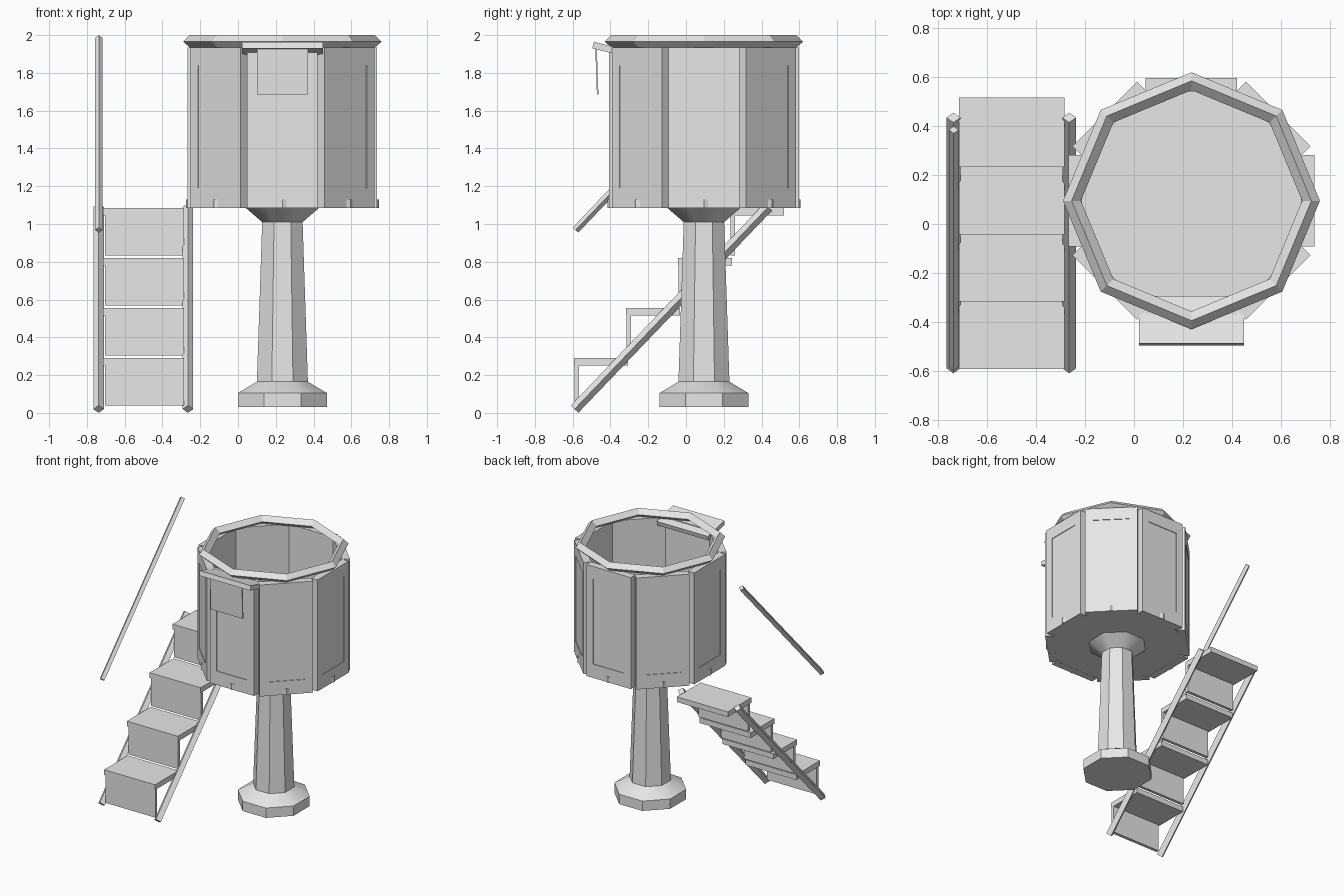
import bpy, math
from mathutils import Matrix, Vector

if "Cube" in bpy.data.objects:
    bpy.data.objects.remove(bpy.data.objects["Cube"])

CX, CY = 0.235, 0.095          # axis of the raised drum
stone = bpy.data.materials.new("plain_grey")
stone.diffuse_color = (0.8, 0.8, 0.8, 1)
stone.use_nodes = True
stone.node_tree.nodes["Principled BSDF"].inputs["Base Color"].default_value = stone.diffuse_color


def make(name, verts, faces, smooth=False):
    mesh = bpy.data.meshes.new(name)
    mesh.from_pydata(verts, [], faces)
    mesh.materials.append(stone)
    obj = bpy.data.objects.new(name, mesh)
    bpy.context.collection.objects.link(obj)
    if smooth:
        bpy.ops.object.select_all(action='DESELECT')
        bpy.context.view_layer.objects.active = obj
        obj.select_set(True)
        bpy.ops.object.shade_smooth_by_angle(angle=math.radians(30))
    return obj


def bridge(rings, n, closed=False):
    """Quads joining consecutive rings of n vertices."""
    count = rings if closed else rings - 1
    return [(r * n + i, r * n + (i + 1) % n,
             (r + 1) % rings * n + (i + 1) % n, (r + 1) % rings * n + i)
            for r in range(count) for i in range(n)]


def octagon_lathe(name, profile, turn=0.0, closed=False, smooth=False):
    """Eight-sided solid (or ring) from (corner radius, height) points."""
    verts = [(CX + r * math.cos(turn + i * math.pi / 4),
              CY + r * math.sin(turn + i * math.pi / 4), z)
             for r, z in profile for i in range(8)]
    k = len(profile)
    faces = bridge(k, 8, closed)
    if not closed:
        faces += [tuple(reversed(range(8))), tuple(range((k - 1) * 8, k * 8))]
    return make(name, verts, faces, smooth)


def box(name, center, size, tilt=0.0):
    m = Matrix.Translation(center) @ Matrix.Rotation(tilt, 4, 'X')
    sx, sy, sz = (s / 2 for s in size)
    verts = [m @ Vector((x, y, z)) for z in (-sz, sz)
             for x, y in ((-sx, -sy), (sx, -sy), (sx, sy), (-sx, sy))]
    return make(name, verts, bridge(2, 4) + [(3, 2, 1, 0), (4, 5, 6, 7)])


def diamond_bar(name, x, start, end, r):
    """Square bar set on edge, running in the y-z plane."""
    a, b = Vector((x, *start)), Vector((x, *end))
    d = (b - a).normalized()
    side = Vector((1, 0, 0))
    up = d.cross(side)
    verts = [p + o * r for p in (a, b) for o in (side, up, -side, -up)]
    return make(name, verts, bridge(2, 4) + [(3, 2, 1, 0), (4, 5, 6, 7)])


def wall_panel(name, angle):
    """Wall board with a shallow sunk field on the outside."""
    def rect(hw, z0, z1, out):
        return [Vector((out, -hw, z0)), Vector((out, hw, z0)),
                Vector((out, hw, z1)), Vector((out, -hw, z1))]
    local = (rect(0.187, 1.085, 1.935, 0.447) + rect(0.187, 1.085, 1.935, 0.502)
             + rect(0.13, 1.19, 1.84, 0.502) + rect(0.13, 1.19, 1.84, 0.497))
    m = Matrix.Translation((CX, CY, 0)) @ Matrix.Rotation(angle, 4, 'Z')
    return make(name, [m @ v for v in local],
                bridge(4, 4) + [(3, 2, 1, 0), (12, 13, 14, 15)])


# Pedestal: foot, tapered shaft and flared head
c = math.cos(math.pi / 8)
octagon_lathe("pedestal", [(a / c, z) for a, z in (
    (0.235, 0.03), (0.235, 0.105), (0.135, 0.165), (0.107, 1.01), (0.195, 1.086))],
    turn=math.pi / 8, smooth=True)

# Drum: floor whose corners poke through the middle of each wall, and walls
octagon_lathe("drum_floor", [(0.511, 1.086), (0.511, 1.13)])
for i in range(8):
    wall_panel(f"wall_panel_{i + 1}", i * math.pi / 4)

# Top rim with a square section set on edge
octagon_lathe("top_rim", [(0.49, 1.935), (0.525, 1.965), (0.49, 2.0), (0.452, 1.965)],
              closed=True)

# Sloping book rest with a hanging cloth
box("book_rest", (CX, -0.395, 1.923), (0.43, 0.2, 0.035), math.radians(-14))
box("hanging_cloth", (CX, -0.472, 1.81), (0.27, 0.008, 0.25), math.radians(2))

# Staircase
for i in range(4):
    y, z = -0.59 + 0.275 * i, 0.265 * i
    box(f"tread_{i + 1}", (-0.5, y + 0.14, z + 0.27), (0.43, 0.285, 0.04))
    box(f"riser_{i + 1}", (-0.495, y + 0.012, z + 0.145), (0.42, 0.024, 0.212))
for side, x in (("outer", -0.738), ("inner", -0.265)):
    diamond_bar(f"stringer_{side}", x, (-0.59, 0.02), (0.435, 1.09), 0.028)
diamond_bar("handrail", -0.737, (-0.585, 0.968), (0.385, 1.985), 0.02)
